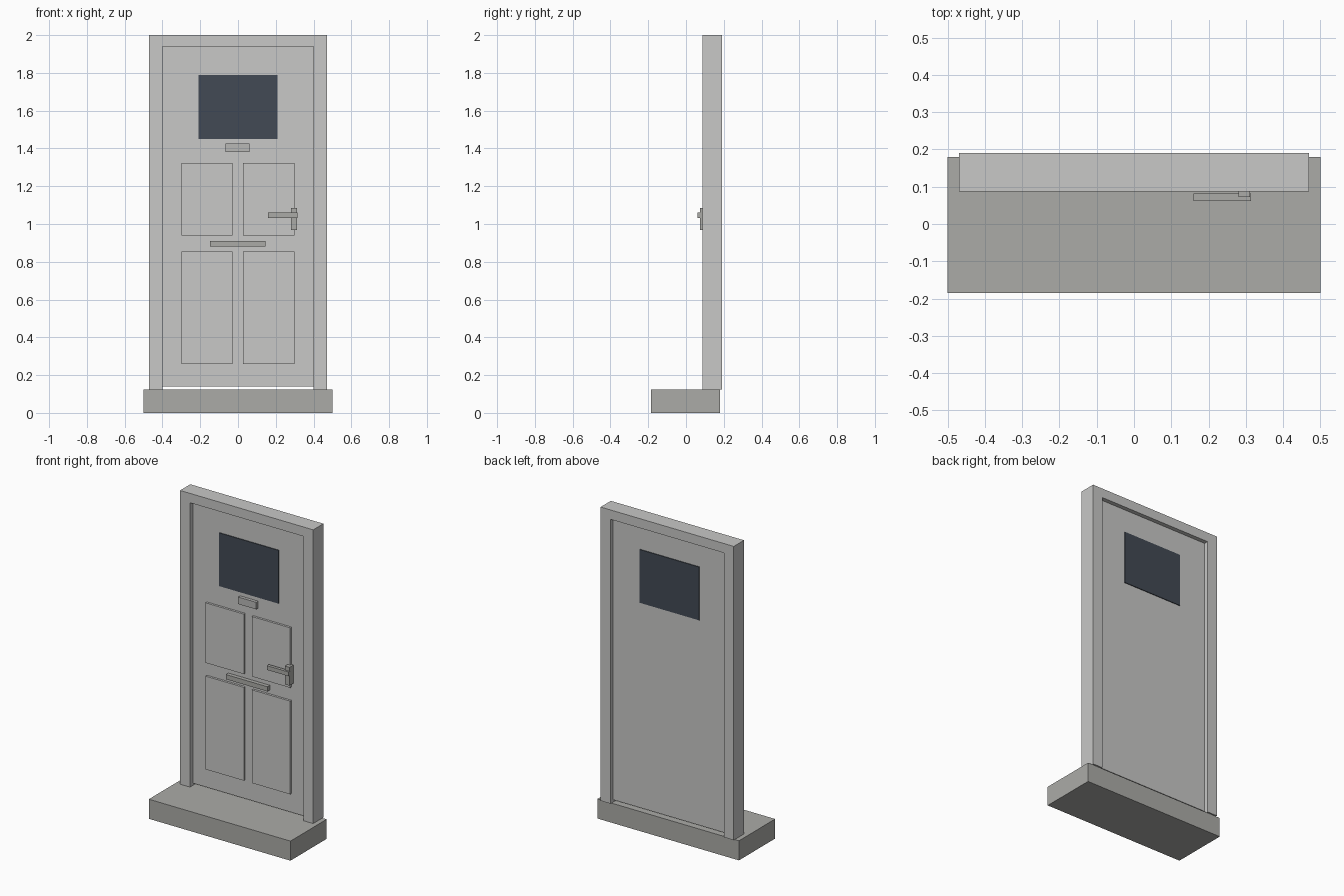
import bpy
import bmesh

cube = bpy.data.objects.get("Cube")
if cube:
    bpy.data.objects.remove(cube, do_unlink=True)


def material(name, r, g, b):
    mat = bpy.data.materials.new(name)
    mat.use_nodes = True
    mat.diffuse_color = (r, g, b, 1)
    bsdf = next(n for n in mat.node_tree.nodes if n.type == 'BSDF_PRINCIPLED')
    bsdf.inputs["Base Color"].default_value = (r, g, b, 1)
    bsdf.inputs["Roughness"].default_value = 0.8
    return mat


PAINT = material("pale grey paint", 0.58, 0.58, 0.57)
STONE = material("warm grey", 0.41, 0.41, 0.39)
PLATE = material("mid grey", 0.48, 0.48, 0.47)
GLASS = material("dark blue glass", 0.054, 0.068, 0.089)


def prism(name, outline, y, mat):
    """Extrude an x-z outline between two y values."""
    bm = bmesh.new()
    face = bm.faces.new([bm.verts.new((px, y[0], pz)) for px, pz in outline])
    grown = bmesh.ops.extrude_face_region(bm, geom=[face])["geom"]
    moved = [v for v in grown if isinstance(v, bmesh.types.BMVert)]
    bmesh.ops.translate(bm, verts=moved, vec=(0, y[1] - y[0], 0))
    bmesh.ops.recalc_face_normals(bm, faces=bm.faces)
    mesh = bpy.data.meshes.new(name)
    bm.to_mesh(mesh)
    bm.free()
    mesh.materials.append(mat)
    obj = bpy.data.objects.new(name, mesh)
    bpy.context.collection.objects.link(obj)
    return obj


def box(name, x, y, z, mat):
    outline = [(x[0], z[0]), (x[1], z[0]), (x[1], z[1]), (x[0], z[1])]
    return prism(name, outline, y, mat)


# Doorstep
STEP_TOP = 0.125
box("doorstep", (-0.5, 0.5), (-0.185, 0.18), (0, STEP_TOP), STONE)

# Frame: two jambs and a lintel in one outline
outer, inner, lintel = 0.47, 0.4, 1.94
prism("door_frame", [(-outer, STEP_TOP), (-outer, 2), (outer, 2), (outer, STEP_TOP),
                     (inner, STEP_TOP), (inner, lintel), (-inner, lintel),
                     (-inner, STEP_TOP)], (0.087, 0.19), PAINT)

# Door leaf, recessed on both sides, with a gap under it
FACE, BACK = 0.115, 0.163
box("door_leaf", (-inner, inner), (FACE, BACK), (0.14, lintel), PAINT)

# Window, standing slightly proud of both faces
box("window", (-0.21, 0.21), (FACE - 0.005, BACK + 0.005), (1.45, 1.79), GLASS)

# Raised panels
for row, z in (("lower", (0.26, 0.855)), ("upper", (0.94, 1.323))):
    for side, x in (("right", (-0.3, -0.03)), ("left", (0.027, 0.298))):
        box(f"{row}_{side}_panel", x, (FACE - 0.014, FACE + 0.005), z, PAINT)

# Door fittings
box("number_plate", (-0.065, 0.062), (FACE - 0.02, FACE + 0.005), (1.38, 1.425), PLATE)
box("letter_slot", (-0.148, 0.145), (FACE - 0.025, FACE + 0.005), (0.88, 0.91), STONE)
box("handle_plate", (0.28, 0.312), (0.073, FACE + 0.005), (0.968, 1.085), STONE)
box("handle_lever", (0.16, 0.314), (0.062, 0.082), (1.033, 1.06), STONE)
